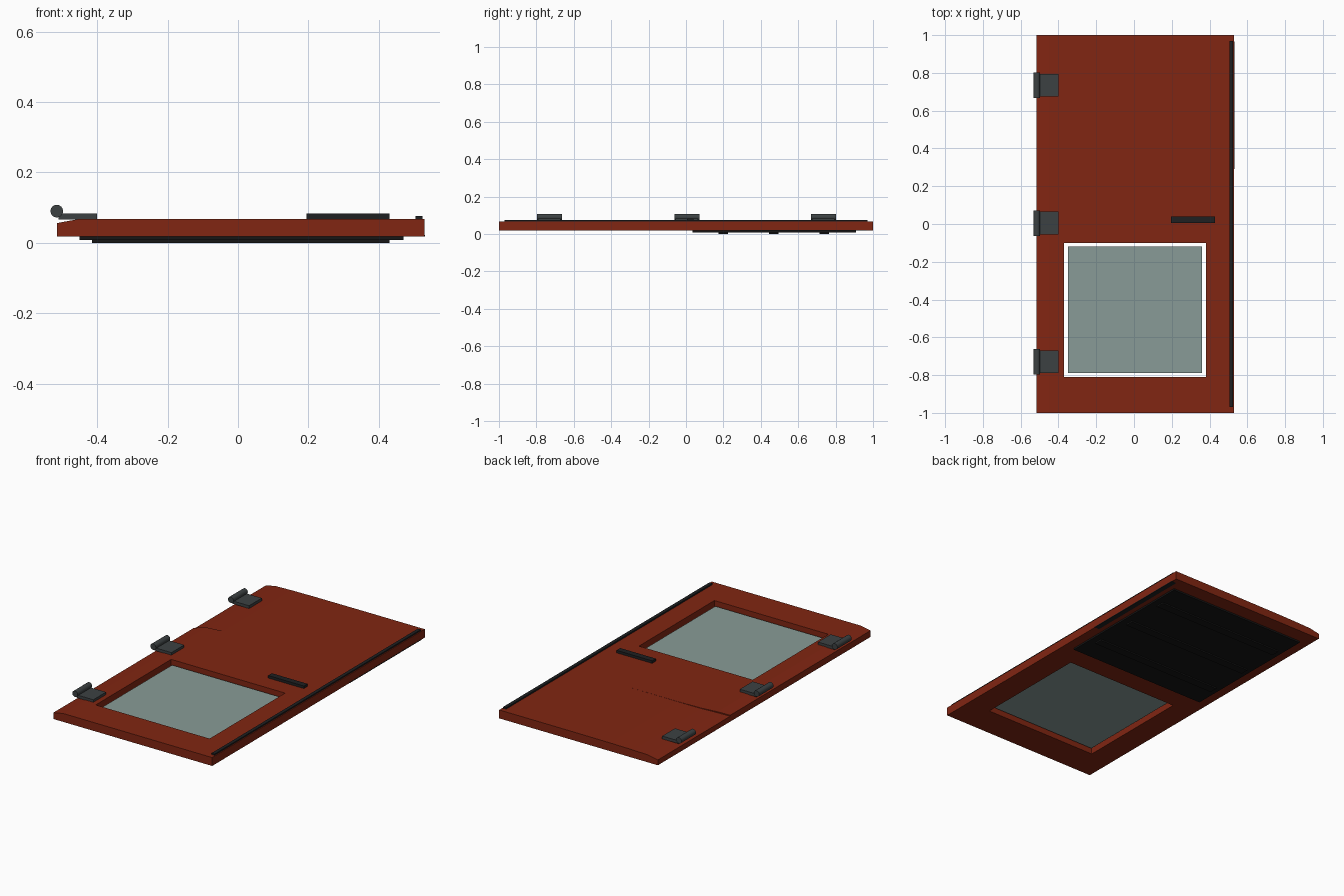
import bpy, bmesh, math

if "Cube" in bpy.data.objects:
    bpy.data.objects.remove(bpy.data.objects["Cube"])


def material(name, rgb):
    m = bpy.data.materials.new(name)
    m.diffuse_color = (*rgb, 1)
    m.use_nodes = True
    m.node_tree.nodes["Principled BSDF"].inputs["Base Color"].default_value = m.diffuse_color
    return m


RED = material("rust_red_paint", (0.22, 0.019, 0.006))
STEEL = material("dark_steel", (0.045, 0.053, 0.055))
RUBBER = material("dark_rubber", (0.013, 0.014, 0.015))
TRIM = material("black_trim", (0.008, 0.008, 0.008))
GLASS = material("grey_green_glass", (0.25, 0.33, 0.31))


def finish(bm, name, mat):
    bmesh.ops.recalc_face_normals(bm, faces=bm.faces)
    me = bpy.data.meshes.new(name)
    bm.to_mesh(me)
    bm.free()
    me.materials.append(mat)
    ob = bpy.data.objects.new(name, me)
    bpy.context.collection.objects.link(ob)
    return ob


def box(name, x, y, z, mat):
    bm = bmesh.new()
    bmesh.ops.create_cube(bm, size=1)
    for v in bm.verts:
        v.co = [r[0] if c < 0 else r[1] for c, r in zip(v.co, (x, y, z))]
    return finish(bm, name, mat)


def slab(name, xs, y0, y1, tops, bottom, mat):
    """Closed slab built from cross-sections along x."""
    bm = bmesh.new()
    rings = [[bm.verts.new(p) for p in ((x, a, bottom), (x, b, bottom), (x, b, t), (x, a, t))]
             for x, a, b, t in zip(xs, y0, y1, tops)]
    for r, s in zip(rings, rings[1:]):
        for i in range(4):
            j = (i + 1) % 4
            bm.faces.new((r[i], r[j], s[j], s[i]))
    bm.faces.new(rings[0])
    bm.faces.new(rings[-1])
    return finish(bm, name, mat)


# door skin: two sections meeting at a shallow curved crease
xs = [-0.515, -0.45, -0.35, -0.2, 0.16, 0.53]
crease = [0.32, 0.343, 0.355, 0.36, 0.36, 0.36]
n = len(xs)
lower = slab("door_lower_section", xs, [-1] * n, crease,
             [0.056, 0.068, 0.068, 0.068, 0.068, 0.068], 0.018, RED)
slab("door_upper_section", xs, crease, [1] * n,
     [0.050, 0.062, 0.065, 0.067, 0.068, 0.068], 0.018, RED)

# window opening
cutter = box("window_cutter", (-0.37, 0.38), (-0.81, -0.10), (-0.1, 0.2), RED)
cutter.hide_render = True
mod = lower.modifiers.new("window_opening", 'BOOLEAN')
mod.object = cutter
mod.operation = 'DIFFERENCE'
mod.solver = 'EXACT'
bpy.context.view_layer.objects.active = lower
lower.select_set(True)
bpy.ops.object.modifier_apply(modifier=mod.name)
bpy.data.objects.remove(cutter)

# window pane
box("window_glass", (-0.35, 0.36), (-0.79, -0.12), (0.038, 0.047), GLASS)

# handle and edge seals
box("handle", (0.195, 0.43), (0.005, 0.04), (0.066, 0.083), RUBBER)
box("edge_seal", (0.505, 0.525), (-0.97, 0.97), (0.066, 0.076), RUBBER)
box("side_seal", (0.50, 0.531), (0.29, 0.965), (0.0175, 0.022), RUBBER)

# inner trim panel with ribs
box("inner_panel", (-0.45, 0.47), (0.035, 0.91), (0.008, 0.019), TRIM)
for i, y in enumerate((0.20, 0.47, 0.74)):
    box(f"inner_rib_{i + 1}", (-0.415, 0.43), (y - 0.025, y + 0.025), (0, 0.009), TRIM)

# hinges: leaf plate and round knuckle
for i, y in enumerate((-0.73, 0.005, 0.735)):
    box(f"hinge_leaf_{i + 1}", (-0.51, -0.40), (y - 0.06, y + 0.06), (0.066, 0.083), STEEL)
    bpy.ops.mesh.primitive_cylinder_add(vertices=16, radius=0.018, depth=0.135,
                                        location=(-0.515, y, 0.09),
                                        rotation=(math.pi / 2, 0, 0))
    k = bpy.context.object
    k.name = f"hinge_knuckle_{i + 1}"
    k.data.materials.append(STEEL)
    bpy.ops.object.shade_smooth_by_angle()
